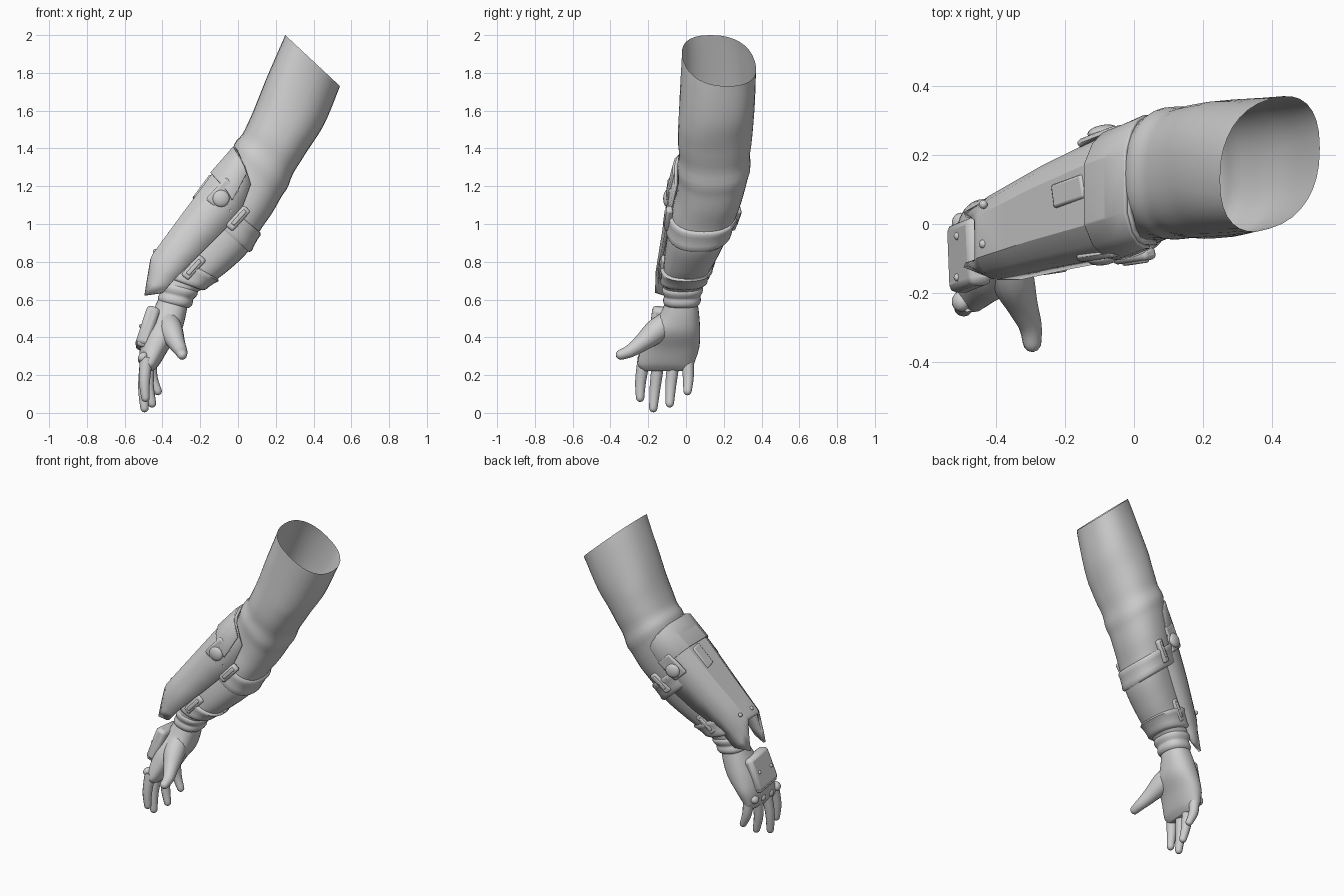
import bpy, bmesh, math
from mathutils import Vector, Matrix

if "Cube" in bpy.data.objects:
    bpy.data.objects.remove(bpy.data.objects["Cube"])

grey = bpy.data.materials.new("light_grey")
grey.diffuse_color = (0.62, 0.62, 0.62, 1)
grey.use_nodes = True
grey.node_tree.nodes["Principled BSDF"].inputs["Base Color"].default_value = grey.diffuse_color


def finish(name, bm, angle=40, solid=0, bevel=0):
    """Turn a bmesh into a named, shaded object."""
    bmesh.ops.recalc_face_normals(bm, faces=bm.faces)
    me = bpy.data.meshes.new(name)
    bm.to_mesh(me)
    bm.free()
    me.materials.append(grey)
    ob = bpy.data.objects.new(name, me)
    bpy.context.collection.objects.link(ob)
    if solid:
        m = ob.modifiers.new("thickness", 'SOLIDIFY')
        m.thickness, m.offset = solid, 0
    if bevel:
        m = ob.modifiers.new("bevel", 'BEVEL')
        m.width, m.segments, m.limit_method = bevel, 2, 'ANGLE'
    bpy.context.view_layer.objects.active = ob
    ob.select_set(True)
    bpy.ops.object.shade_smooth_by_angle(angle=math.radians(angle))
    ob.select_set(False)
    return ob


def loft(name, rings, closed=True, cap0=False, cap1=False, **kw):
    """Skin a list of equal-length point rings."""
    bm = bmesh.new()
    vs = [[bm.verts.new(p) for p in r] for r in rings]
    n = len(vs[0])
    for a, b in zip(vs, vs[1:]):
        for i in range(n if closed else n - 1):
            j = (i + 1) % n
            bm.faces.new((a[i], a[j], b[j], b[i]))
    if cap0:
        bm.faces.new(vs[0])
    if cap1:
        bm.faces.new(vs[-1])
    return finish(name, bm, **kw)


def spline(rows, t):
    """Catmull-Rom sample of number rows."""
    n = len(rows)
    i = max(0, min(int(t), n - 2))
    f = t - i
    p = [rows[max(0, min(n - 1, i + k))] for k in (-1, 0, 1, 2)]
    return [0.5 * (2 * b + (c - a) * f + (2 * a - 5 * b + 4 * c - d) * f * f
                   + (3 * b - a - 3 * c + d) * f ** 3) for a, b, c, d in zip(*p)]


def oval(row, grow=0.0, n=32, e=0.85, skew=0.0):
    """Ring from left x,z, right x,z and y limits."""
    lx, lz, rx, rz, y0, y1 = row
    c = Vector(((lx + rx) / 2, (y0 + y1) / 2, (lz + rz) / 2))
    a = Vector(((rx - lx) / 2, 0, (rz - lz) / 2))
    a += a.normalized() * grow
    a.y = skew
    b = Vector((0, (y1 - y0) / 2 + grow - skew * .15, 0))
    pw = lambda v: math.copysign(abs(v) ** e, v)
    return [c + a * pw(math.cos(q)) + b * pw(math.sin(q))
            for q in (2 * math.pi * k / n for k in range(n))]


def frame(loc, along, normal):
    x = Vector(along).normalized()
    z = Vector(normal)
    z = (z - x * z.dot(x)).normalized()
    m = Matrix((x, z.cross(x), z)).transposed().to_4x4()
    m.translation = loc
    return m


def block(name, loc, size, along, normal, bevel=0.012):
    bm = bmesh.new()
    bmesh.ops.create_cube(bm, size=1)
    bm.transform(frame(loc, along, normal) @ Matrix.Diagonal((*size, 1)))
    return finish(name, bm, bevel=bevel)


def stud(name, loc, r, h, normal):
    bm = bmesh.new()
    bmesh.ops.create_uvsphere(bm, u_segments=16, v_segments=10, radius=1)
    bm.transform(frame(loc, (0.65, 0.1, 0.76), normal) @ Matrix.Diagonal((r, r, h, 1)))
    return finish(name, bm)


def tube(name, pts, radii, n=12):
    """Rounded digit along a path."""
    rows = [(*p, r) for p, r in zip(pts, radii)]
    rings, steps = [], 4 * (len(rows) - 1)
    for k in range(steps + 1):
        t = k / 4
        *p, r = spline(rows, t)
        d = Vector(spline(rows, min(t + .1, len(rows) - 1))[:3]) - Vector(spline(rows, max(t - .1, 0))[:3])
        m = frame(p, d, (1, 0, 0))
        rings.append([m @ Vector((0, r * math.cos(2 * math.pi * i / n), r * math.sin(2 * math.pi * i / n)))
                      for i in range(n)])
    last = m
    for s in (0.45, 0.8, 0.97):   # rounded tip
        q = math.sqrt(1 - s * s) * r
        rings.append([last @ Vector((s * r, q * math.cos(2 * math.pi * i / n), q * math.sin(2 * math.pi * i / n)))
                      for i in range(n)])
    loft(name, rings, cap0=True, cap1=True, angle=60)


# sleeve, open at the shoulder end
SLEEVE = [(.25, 2.0, .54, 1.73, -.02, .37), (.15, 1.77, .455, 1.525, -.035, .365),
          (.06, 1.55, .35, 1.36, -.043, .35), (-.015, 1.42, .252, 1.185, -.04, .335),
          (-.07, 1.28, .185, 1.065, -.048, .305), (-.12, 1.17, .12, .97, -.073, .27),
          (-.19, 1.06, .05, .85, -.093, .22), (-.27, .93, -.05, .755, -.112, .165),
          (-.34, .80, -.13, .695, -.12, .12), (-.40, .68, -.23, .63, -.12, .08)]
rings = []
for k in range(55):
    t = k / 6
    fold = 0.006 * math.exp(-((t - 2.95) / .22) ** 2) - 0.005 * math.exp(-((t - 2.5) / .25) ** 2)
    rings.append(oval(spline(SLEEVE, t), fold, skew=.045 * max(0, 1 - t / 1.5)))
loft("sleeve", rings, angle=60)

# straps and wrist cuff around the sleeve
for name, t0, t1, g in (("elbow_strap", 5.1, 5.95, .011), ("wrist_strap", 7.75, 8.6, .012)):
    loft(name, [oval(spline(SLEEVE, t0 + (t1 - t0) * f), h)
                for f, h in ((0, -.005), (0, g * .6), (.12, g + .004), (.3, g), (.7, g), (.88, g + .004),
                             (1, g * .6), (1, -.005))], angle=60)
CUFF = [(-.395, .69, -.215, .645, -.12, .085), (-.42, .59, -.262, .555, -.11, .065)]
loft("wrist_cuff", [oval(spline(CUFF, k / 16), .009 * abs(math.sin(k / 16 * math.pi * 2))) for k in range(17)], angle=60)

# palm
PALM = [(-.418, .61, -.265, .58, -.105, .06), (-.455, .53, -.28, .50, -.142, .07),
        (-.495, .44, -.305, .42, -.205, .075), (-.518, .35, -.365, .34, -.236, .07),
        (-.522, .28, -.41, .265, -.256, .047), (-.51, .245, -.43, .24, -.248, .035),
        (-.495, .225, -.45, .222, -.225, .015)]
loft("palm", [oval(spline(PALM, k / 4), e=.85) for k in range(25)], cap0=True, cap1=True, angle=60)

# fingers and thumb: root, middle and tip
for name, root, mid, tip in (
        ("index_finger", (-.485, -.222, .29), (-.495, -.24, .17), (-.49, -.243, .08)),
        ("middle_finger", (-.485, -.145, .28), (-.50, -.163, .14), (-.495, -.173, .025)),
        ("ring_finger", (-.475, -.065, .28), (-.475, -.08, .15), (-.455, -.086, .05)),
        ("little_finger", (-.465, .008, .29), (-.455, .012, .19), (-.425, .008, .115))):
    tube(name, (root, mid, tip), (.034, .029, .022))
tube("thumb", ((-.375, -.07, .50), (-.355, -.155, .435), (-.325, -.235, .37), (-.302, -.295, .328), (-.296, -.345, .308)),
     (.055, .064, .046, .034, .027))

# plate on the back of the hand, with knuckle guards
DOWN, OUT = (-.075, -.03, -.23), (-.95, 0, .31)
block("hand_plate", (-.479, -.09, .452), (.215, .2, .072), DOWN, OUT, .022)
block("hand_plate_lip", (-.508, -.10, .365), (.05, .19, .055), DOWN, OUT, .015)
for y in (-.155, -.035):
    stud("hand_rivet", (-.512, y, .46), .012, .012, OUT)
for y, z in ((-.225, .295), (-.15, .285), (-.07, .285), (.003, .295)):
    stud("knuckle", (-.503, y, z), .03, .024, OUT)

# forearm guard: crown x,z, corner x,z, lower edge x,z, centre y, half width
GUARD = [(-.01, 1.40, .035, 1.31, .066, 1.21, .124, .176),
         (-.135, 1.257, -.06, 1.17, .008, 1.05, .085, .172),
         (-.30, 1.035, -.24, .95, -.17, .87, .025, .145),
         (-.447, .835, -.40, .74, -.33, .715, -.037, .117),
         (-.457, .81, -.492, .622, -.40, .635, -.046, .11)]


def guard_ring(t, grow=0.0, drop=1.0):
    i = min(int(t), 3)
    f = t - i
    cx, cz, mx, mz, ex, ez, yc, w = [a + (b - a) * f for a, b in zip(GUARD[i], GUARD[i + 1])]
    C, M, E = Vector((cx, 0, cz)), Vector((mx, 0, mz)), Vector((ex, 0, ez))
    up = Vector((-.76, 0, .65)) * grow
    k = max(0, t - 3)   # the far lobes curl inward
    half = [(M.lerp(E, drop), w + grow), (M, w * (1 - .34 * k) + grow),
            (M.lerp(C, .4) + up * .3, (.95 - .33 * k) * w + grow * .8),
            (M.lerp(C, .72) + up * .7, (.80 - .24 * k) * w + grow * .5), (C + up, .5 * w)]
    return ([p + Vector((0, yc - h, 0)) for p, h in half]
            + [p + Vector((0, yc + h, 0)) for p, h in reversed(half)])


loft("forearm_guard", [guard_ring(t) for t in (0, .5, 1, 1.5, 2, 2.5, 3, 3.5, 4)], closed=False, angle=30, solid=.016)
loft("guard_collar", [guard_ring(t, .012, .4) for t in (.02, .5, .98)], closed=False, angle=40, solid=.014, bevel=.004)

# side tabs, pivots, buckles and rivets on both sides
AXIS_F, AXIS_B = (.67, .1, .74), (.67, .26, .74)
for side, axis, n, ys in (("front", AXIS_F, (.1, -1, 0), (-.088, -.1, -.093, -.12, -.088, -.124)),
                          ("back", AXIS_B, (-.2, 1, 0), (.258, .268, .26, .12, .26, .102))):
    block(side + "_tab", (-.08, ys[0], 1.155), (.16, .105, .026), axis, n, .013)
    stud(side + "_pivot", (-.09, ys[1], 1.135), .046, .02, n)
    block(side + "_elbow_buckle", (0, ys[2], 1.03), (.145, .05, .035), axis, n)
    block(side + "_elbow_buckle_bar", (.004, ys[2] + .008 * n[1], 1.034), (.10, .022, .032), axis, n, .006)
    block(side + "_wrist_buckle", (-.235, ys[3], .77), (.145, .05, .035), axis, n)
    block(side + "_wrist_buckle_bar", (-.235, ys[3] + .008 * n[1], .77), (.10, .022, .032), axis, n, .006)
    stud(side + "_upper_rivet", (-.04, ys[4], 1.07), .014, .012, n)
    stud(side + "_lower_rivet", (-.278, ys[5], .79), .013, .012, n)

# raised bar and end rivets on the guard crown
CROWN = (-.8, 0, .6)
block("crown_bar", (-.185, .095, 1.192), (.15, .07, .028), (-.165, -.06, -.222), CROWN, .008)
for y in (.045, -.07):
    stud("crown_rivet", (-.438, y + .012, .855), .013, .012, CROWN)
